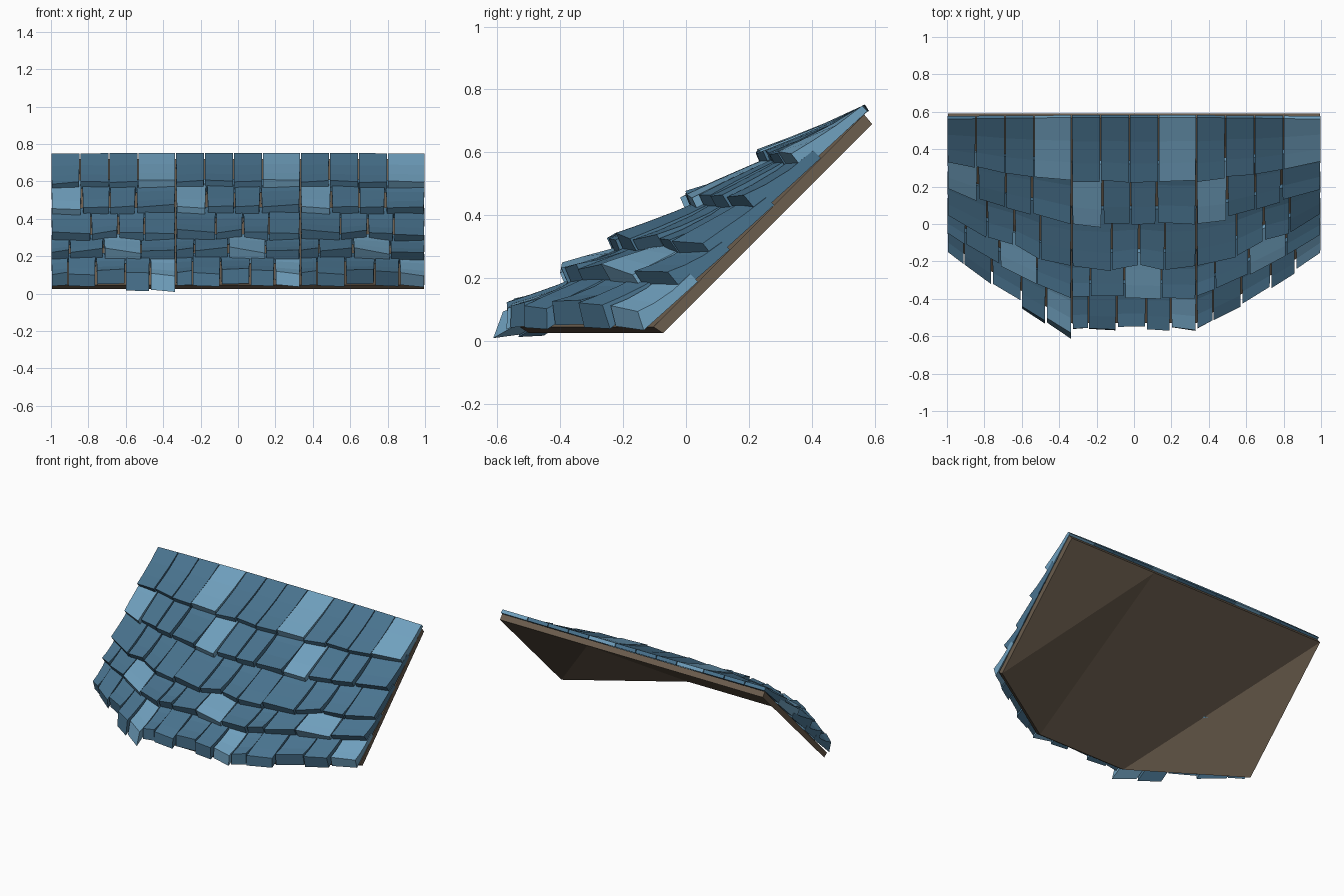
import bpy, bmesh, random
from mathutils import Vector

if "Cube" in bpy.data.objects:
    bpy.data.objects.remove(bpy.data.objects["Cube"])


def material(name, rgb):
    m = bpy.data.materials.new(name)
    m.diffuse_color = (*rgb, 1)
    m.use_nodes = True
    m.node_tree.nodes["Principled BSDF"].inputs["Base Color"].default_value = m.diffuse_color
    return m


BLUE = material("slate blue", (0.067, 0.173, 0.275))
LIGHT = material("pale slate blue", (0.162, 0.355, 0.52))
BROWN = material("board brown", (0.147, 0.109, 0.075))


def finish(bm, name, mats):
    bmesh.ops.recalc_face_normals(bm, faces=bm.faces[:])
    me = bpy.data.meshes.new(name)
    bm.to_mesh(me)
    bm.free()
    for m in mats:
        me.materials.append(m)
    ob = bpy.data.objects.new(name, me)
    bpy.context.collection.objects.link(ob)
    return ob


# Roof surface: straight ridge, three-sided eaves (slates bow slightly outward)
def eaves_y(x, bow=0.0):
    t = min(1, max(0, (abs(x) - 1 / 3) / (2 / 3)))
    return -0.53 + 0.43 * t - bow * 4 * t * (1 - t)


def surface(x, v, h):
    yb = eaves_y(x, 0.03)
    dy, dz = 0.572 - yb, 0.678
    n = Vector((0, -dz, dy)).normalized()
    return Vector((x, yb + dy * v, 0.045 + dz * v)) + n * h


def board_rise(x, v):
    """How far the folded left board panel stands above the slate surface."""
    u, w = (x + 1) * 1.5, 1 - v
    return 0.245 * min(u * v, w * (1 - u)) if 0 < u < 1 else 0


# Backing board: flat facets below, shallow fans hidden under the slates
bm = bmesh.new()
xs = [-0.995, -1 / 3, 1 / 3, 0.995]
top_r = [bm.verts.new((x, 0.567, 0.72)) for x in xs]
top_e = [bm.verts.new((x, eaves_y(x), 0.045)) for x in xs]
low_r = [bm.verts.new((x, 0.592, 0.69)) for x in xs]
low_e = [bm.verts.new((x, eaves_y(x) + 0.03, 0.025)) for x in xs]
for i in range(3):
    j = i + 1
    lift = Vector((0, -0.006, 0.009)) if i == 0 else Vector((0, -0.022, 0.026))
    mid = bm.verts.new((low_r[i].co + low_e[j].co) / 2 + lift)
    loop = (top_r[i], top_e[i], top_e[j], top_r[j])
    for k in range(4):
        bm.faces.new((loop[k], loop[(k + 1) % 4], mid))
    bm.faces.new((low_r[i], low_e[j], low_e[i]))
    bm.faces.new((low_r[i], low_r[j], low_e[j]))
    bm.faces.new((top_r[i], top_r[j], low_r[j], low_r[i]))
    bm.faces.new((top_e[i], low_e[i], low_e[j], top_e[j]))
for k in (0, 3):
    bm.faces.new((top_r[k], low_r[k], low_e[k], top_e[k]))
finish(bm, "backing_board", [BROWN])

# Rows: lower v, upper v, lip height, tile edges within a module, pale tile
ROWS = [
    (0.012, 0.21, 0.080, (0, 0.09, 0.24, 0.40, 0.53, 0.667), 4),
    (0.165, 0.36, 0.092, (0, 0.10, 0.28, 0.48, 0.667), 2),
    (0.310, 0.57, 0.084, (0, 0.215, 0.36, 0.50, 0.667), None),
    (0.510, 0.79, 0.080, (0, 0.165, 0.315, 0.455, 0.667), 0),
    (0.725, 1.01, 0.080, (0, 0.155, 0.31, 0.465, 0.667), 3),
]
STEPS = (0, 0.38, 0.72, 1)


def add_tile(bm, x0, x1, v0, v1, rng, mat, rough, start, lip, undercut):
    """Slate wedge: thinner at its upper end, thick and uneven at its lip."""
    lift = [rng.uniform(-0.014, 0.012) * rough for _ in range(2)]
    slip = [rng.uniform(-0.015, 0.015) * rough for _ in range(2)]
    pull = [rng.uniform(0, 0.006) * rough for _ in range(2)]
    bend = rng.uniform(-0.006, 0.006) * rough
    rings = []
    for s in STEPS:
        ring = []
        for side, high in ((0, 0), (1, 0), (1, 1), (0, 1)):
            x = (x0 + pull[0] * s) if side == 0 else (x1 - pull[1] * s)
            v = v1 + (v0 + slip[side] - v1) * s
            if high:
                h = start + (lip - start) * s ** 1.35 + lift[side] * s
                h += bend * (0 < s < 1)
            else:
                v -= undercut * s
                h = max(0.002 + 0.012 * s, board_rise(x, v) - 0.028)
            ring.append(bm.verts.new(surface(x, v, h)))
        rings.append(ring)
    faces = [bm.faces.new(rings[0]), bm.faces.new(rings[-1])]
    for a, b in zip(rings, rings[1:]):
        for i in range(4):
            j = (i + 1) % 4
            faces.append(bm.faces.new((a[i], a[j], b[j], b[i])))
    for f in faces:
        f.material_index = mat


# Slate rows: the same module repeats three times across the roof
for r, (v0, v1, lip, edges, pale) in enumerate(ROWS):
    bm = bmesh.new()
    for module in range(3):
        left = -1 + module * 2 / 3
        for c, (a, b) in enumerate(zip(edges, edges[1:])):
            rng = random.Random(10 * r + c + 3)
            droop = r == 0 and c > 2 and module == 0
            undercut = 0.055 if droop else 0.03 if r == 0 else 0.008
            add_tile(bm, left + a + 0.0025, left + b - 0.0025,
                     v0 - 0.015 * droop, v1, rng, int(c == pale),
                     0.5 if r == 4 else 1.0, 0.026 if r == 4 else 0.036,
                     lip, undercut)
    finish(bm, f"slate_row_{r + 1}", [BLUE, LIGHT])
